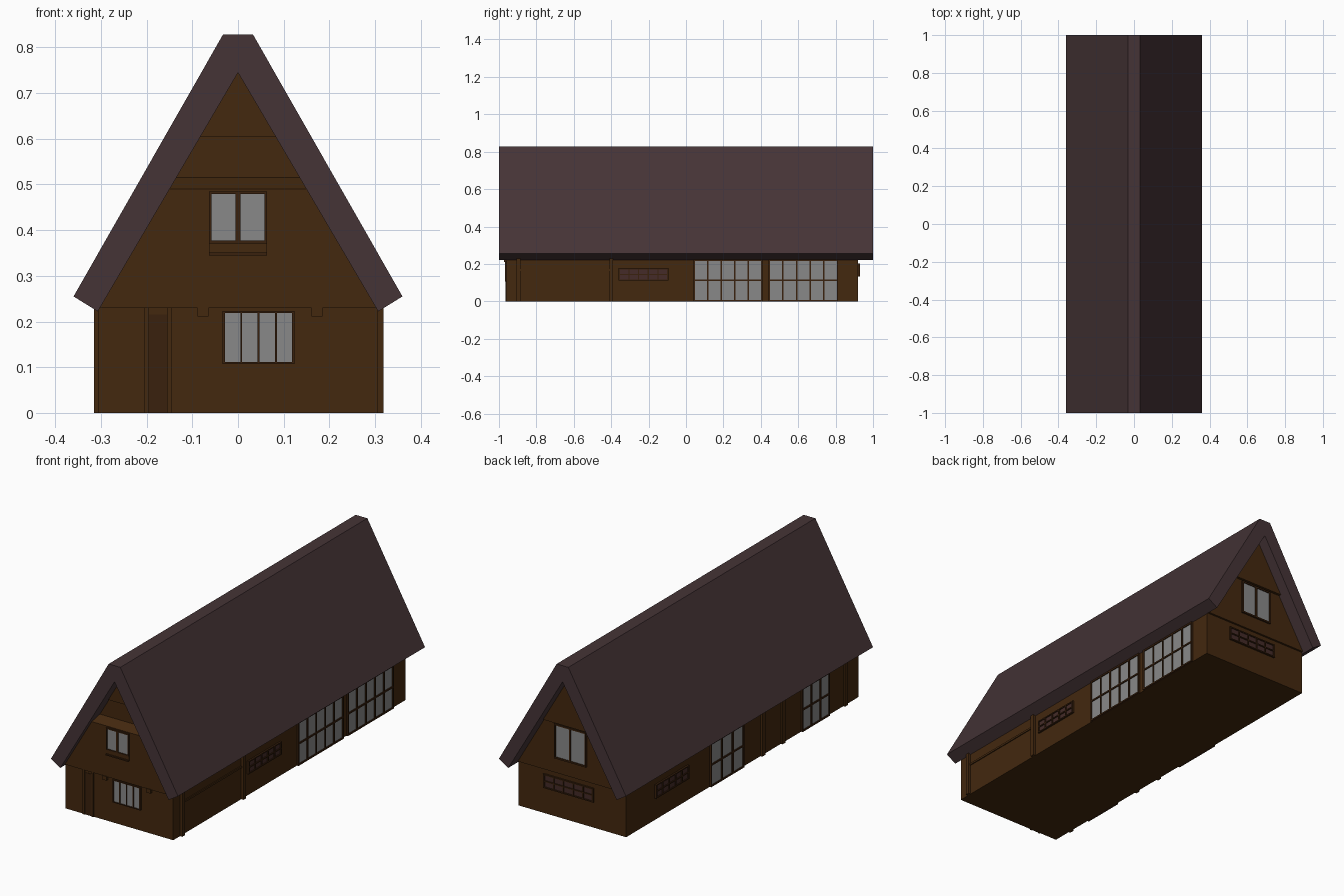
import bpy, bmesh

if "Cube" in bpy.data.objects:
    bpy.data.objects.remove(bpy.data.objects["Cube"])

def material(name, r, g, b):
    m = bpy.data.materials.new(name)
    m.diffuse_color = (r, g, b, 1)
    m.use_nodes = True
    m.node_tree.nodes["Principled BSDF"].inputs["Base Color"].default_value = m.diffuse_color
    return m

WOOD = material("brown_timber", 0.056, 0.021, 0.0045)
TRIM = material("dark_timber", 0.042, 0.015, 0.004)
ROOF = material("roof_brown", 0.060, 0.034, 0.037)
GLASS = material("grey_glass", 0.25, 0.25, 0.25)
DARK = material("dark_pane", 0.058, 0.024, 0.021)

def prism(name, profile, y0, y1, mat):
    """Extrude an x-z outline along y; y0/y1 may be functions of z."""
    f0 = y0 if callable(y0) else (lambda z: y0)
    f1 = y1 if callable(y1) else (lambda z: y1)
    bm = bmesh.new()
    a = [bm.verts.new((x, f0(z), z)) for x, z in profile]
    b = [bm.verts.new((x, f1(z), z)) for x, z in profile]
    bm.faces.new(a)
    bm.faces.new(b[::-1])
    n = len(a)
    for i in range(n):
        j = (i + 1) % n
        bm.faces.new((a[j], a[i], b[i], b[j]))
    bmesh.ops.recalc_face_normals(bm, faces=bm.faces)
    me = bpy.data.meshes.new(name)
    bm.to_mesh(me)
    bm.free()
    me.materials.append(mat)
    ob = bpy.data.objects.new(name, me)
    bpy.context.collection.objects.link(ob)
    return ob

def box(name, x0, x1, y0, y1, z0, z1, mat):
    return prism(name, [(x0, z0), (x1, z0), (x1, z1), (x0, z1)], y0, y1, mat)

WX, FY, BY = 0.305, -0.96, 0.92

def on_wall(name, side, u0, u1, z0, z1, depth, mat, base=None):
    """Plate on a wall, running along the wall from u0 to u1."""
    if side in ("left", "right"):
        s = 1 if side == "right" else -1
        b = WX if base is None else base
        xs = sorted((s * (b - 0.004), s * (b + depth)))
        return box(name, xs[0], xs[1], u0, u1, z0, z1, mat)
    s = 1 if side == "back" else -1
    b = (BY if s > 0 else -FY) if base is None else base
    ys = sorted((s * (b - 0.004), s * (b + depth)))
    return box(name, u0, u1, ys[0], ys[1], z0, z1, mat)

def window(name, side, u0, u1, z0, z1, cols, rows, pane, base=None, bar=0.005, edge=0.004):
    on_wall(name + "_glass", side, u0, u1, z0, z1, 0.004, pane, base)
    for i in range(cols + 1):
        w = edge if i in (0, cols) else bar
        u = u0 + (u1 - u0) * i / cols
        on_wall(name + "_upright", side, u - w, u + w, z0, z1, 0.009, TRIM, base)
    for j in range(rows + 1):
        w = min(edge, bar)
        z = z0 + (z1 - z0) * j / rows
        on_wall(name + "_crossbar", side, u0 - edge, u1 + edge, max(0, z - w), z + w, 0.009, TRIM, base)

# roof: thick inverted V with a flat ridge
half = [(0.033, 0.828), (0.36, 0.255), (0.307, 0.222)]
prism("roof", half + [(0, 0.745)] + [(-x, z) for x, z in half[::-1]], -1, 1, ROOF)

# walls: ground floor and stacked gable storeys following the roof slope
def gx(z):
    return 0.307 * (0.747 - z) / 0.525

def storey(name, z0, z1, y0, y1):
    prism(name, [(-gx(z0), z0), (gx(z0), z0), (gx(z1), z1), (-gx(z1), z1)], y0, y1, WOOD)

box("ground_floor", -WX, WX, FY, BY, 0, 0.232, WOOD)
storey("upper_floor", 0.23, 0.49, -0.97, 0.93)
storey("front_ledge", 0.49, 0.515, lambda z: -0.97 + (z - 0.49) * 1.8, 0.943)
storey("attic", 0.515, 0.605, -0.925, 0.943)
storey("gable_tip", 0.605, 0.745, -0.932, 0.943)

# front windows, sills, door and beam ends
window("front_window", "front", -0.031, 0.121, 0.109, 0.221, 4, 1, GLASS, bar=0.002, edge=0.003)
window("front_upper_window", "front", -0.061, 0.061, 0.374, 0.482, 2, 1, GLASS, base=0.97, bar=0.005, edge=0.003)
on_wall("front_upper_panel", "front", -0.063, 0.063, 0.35, 0.374, 0.004, WOOD, 0.97)
on_wall("front_upper_sill", "front", -0.063, 0.063, 0.345, 0.351, 0.012, TRIM, 0.97)
for u in (-0.2, -0.15):
    on_wall("door_post", "front", u - 0.005, u + 0.005, 0, 0.23, 0.006, WOOD)
on_wall("door_panel", "front", -0.195, -0.155, 0, 0.215, 0.002, TRIM)
for u in (-0.077, 0.173):
    on_wall("beam_end", "front", u - 0.012, u + 0.012, 0.211, 0.232, 0.013, WOOD)

# back windows
window("back_window", "back", -0.12, 0.157, 0.135, 0.2, 5, 2, DARK, bar=0.003)
window("back_upper_window", "back", -0.085, 0.088, 0.31, 0.48, 2, 1, GLASS, base=0.93)

# right side windows, posts and rail
window("right_small_window", "right", -0.357, -0.098, 0.114, 0.174, 5, 2, DARK, bar=0.003)
window("right_glazing_a", "right", 0.045, 0.405, 0.004, 0.22, 5, 2, GLASS, bar=0.004)
window("right_glazing_b", "right", 0.445, 0.81, 0.004, 0.22, 5, 2, GLASS, bar=0.004)
for y in (-0.895, -0.4):
    on_wall("right_post", "right", y - 0.01, y + 0.01, 0, 0.228, 0.013, WOOD)
on_wall("right_rail", "right", -0.885, -0.41, 0.162, 0.172, 0.005, WOOD)

# left side windows and posts
window("left_small_window", "left", 0.425, 0.685, 0.114, 0.178, 5, 2, DARK, bar=0.003)
window("left_glazing_a", "left", -0.02, 0.24, 0.004, 0.22, 3, 2, GLASS, bar=0.005)
window("left_glazing_b", "left", -0.715, -0.5, 0.004, 0.22, 3, 2, GLASS, bar=0.005)
for y in (-0.85, -0.345, -0.18):
    on_wall("left_post", "left", y - 0.012, y + 0.012, 0, 0.228, 0.01, WOOD)
